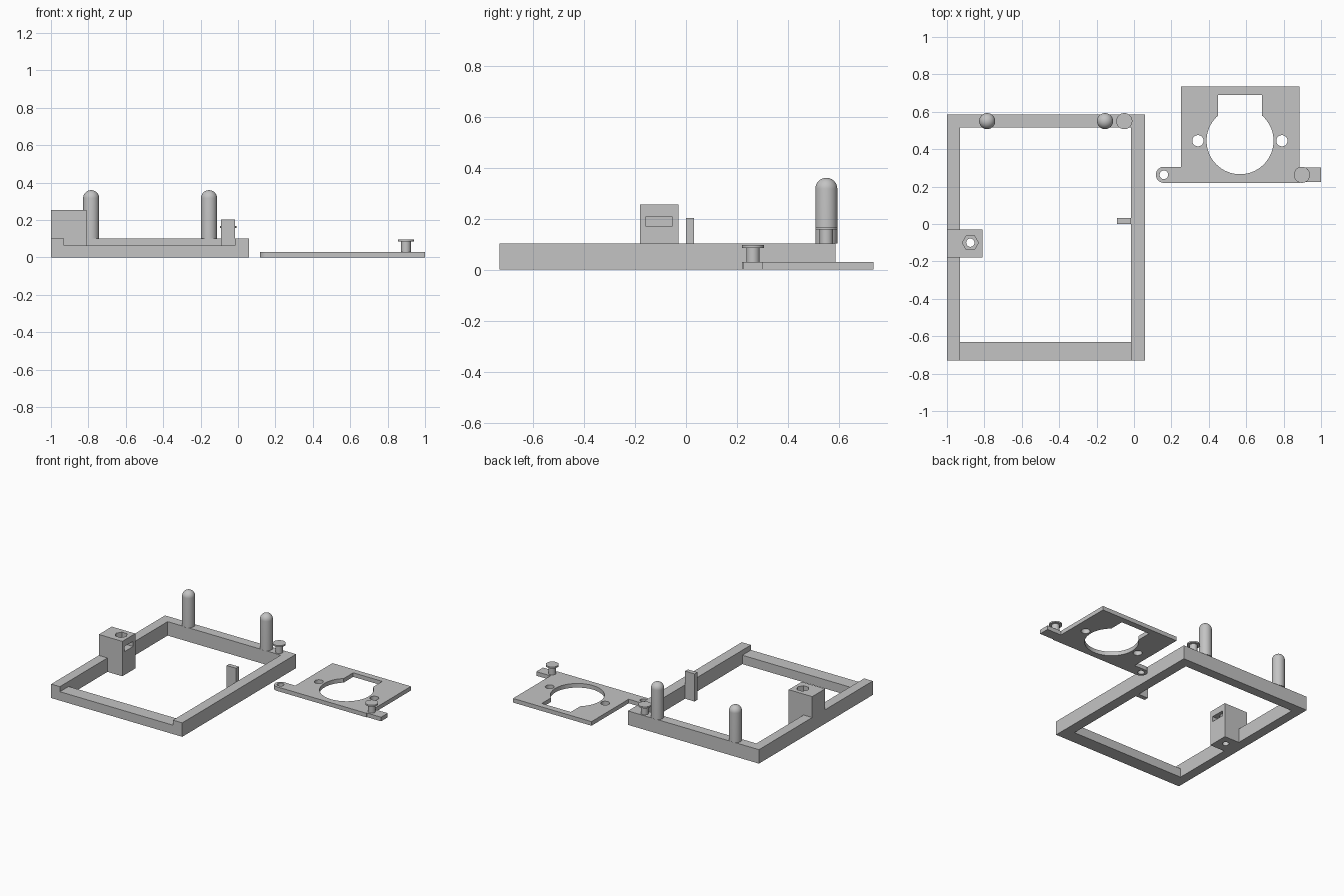
import bpy, bmesh
from math import sin, cos, pi, radians

cube = bpy.data.objects.get("Cube")
if cube:
    bpy.data.objects.remove(cube, do_unlink=True)

grey = bpy.data.materials.new("plain grey")
grey.use_nodes = True
COLOUR = (0.55, 0.55, 0.55, 1)
grey.diffuse_color = COLOUR
grey.node_tree.nodes["Principled BSDF"].inputs["Base Color"].default_value = COLOUR


def arc(cx, cy, r, start=0, end=360, n=48):
    """Points along an arc; a full circle leaves out the repeated end point."""
    last = n if end - start == 360 else n + 1
    angles = [radians(start + (end - start) * i / n) for i in range(last)]
    return [(cx + r * cos(a), cy + r * sin(a)) for a in angles]


def rect(x0, x1, y0, y1):
    return [(x0, y0), (x1, y0), (x1, y1), (x0, y1)]


def finish(name, bm):
    bmesh.ops.recalc_face_normals(bm, faces=bm.faces)
    mesh = bpy.data.meshes.new(name)
    bm.to_mesh(mesh)
    bm.free()
    mesh.materials.append(grey)
    obj = bpy.data.objects.new(name, mesh)
    bpy.context.collection.objects.link(obj)
    return obj


def prism(name, outline, z0, z1):
    bm = bmesh.new()
    face = bm.faces.new([bm.verts.new((x, y, z0)) for x, y in outline])
    up = bmesh.ops.extrude_face_region(bm, geom=[face])["geom"]
    verts = [v for v in up if isinstance(v, bmesh.types.BMVert)]
    bmesh.ops.translate(bm, verts=verts, vec=(0, 0, z1 - z0))
    return finish(name, bm)


def lathe(name, profile, x, y, steps=48):
    """Turn a (radius, z) profile about a vertical axis at x, y."""
    bm = bmesh.new()
    verts = [bm.verts.new((r, 0, z)) for r, z in profile]
    edges = [bm.edges.new(pair) for pair in zip(verts, verts[1:])]
    bmesh.ops.spin(bm, geom=verts + edges, cent=(0, 0, 0), axis=(0, 0, 1),
                   angle=2 * pi, steps=steps)
    bmesh.ops.remove_doubles(bm, verts=bm.verts, dist=0.0001)
    bmesh.ops.translate(bm, verts=bm.verts, vec=(x, y, 0))
    obj = finish(name, bm)
    smooth(obj)
    return obj


def select(obj):
    bpy.ops.object.select_all(action="DESELECT")
    obj.select_set(True)
    bpy.context.view_layer.objects.active = obj


def smooth(obj):
    select(obj)
    bpy.ops.object.shade_smooth_by_angle(angle=radians(30))


def cut(obj, outline, z0, z1):
    cutter = prism("cutter", outline, z0, z1)
    cutter.hide_render = True
    mod = obj.modifiers.new("cut", "BOOLEAN")
    mod.operation, mod.solver, mod.object = "DIFFERENCE", "EXACT", cutter
    select(obj)
    bpy.ops.object.modifier_apply(modifier=mod.name)
    bpy.data.objects.remove(cutter, do_unlink=True)


# Rectangular frame with a lowered front bar
LEFT, RIGHT, RAIL_TOP = -0.93, -0.015, 0.102
frame = prism("frame", rect(-1, 0.06, -0.73, 0.585), 0, RAIL_TOP)
cut(frame, rect(LEFT, RIGHT, -0.63, 0.515), -0.1, 0.3)
cut(frame, rect(LEFT, RIGHT, -0.8, -0.6), 0.065, 0.3)

# Screw bracket: notched over the rail, with a nut pocket, side slot and bore
bracket = prism("screw_bracket", rect(-1, -0.81, -0.18, -0.03), 0, 0.255)
cut(bracket, rect(-1.1, LEFT, -0.3, 0.1), -0.1, RAIL_TOP)
cut(bracket, rect(-0.925, -0.7, -0.157, -0.055), 0.17, 0.208)
cut(bracket, arc(-0.875, -0.1, 0.043, n=6), 0.19, 0.3)
cut(bracket, arc(-0.875, -0.1, 0.022), -0.1, 0.3)
smooth(bracket)

# Stop block on the inside of the opposite rail
prism("stop_block", rect(-0.092, RIGHT, 0, 0.032), 0, 0.202)

# Round-topped posts on the back bar
R = 0.043
dome = arc(0, 0.36 - R, R, 0, 90, 12)
for side, x in (("right", -0.785), ("left", -0.155)):
    lathe(side + "_post", [(0, RAIL_TOP)] + [(R, RAIL_TOP)] + dome[:-1] + [(0, 0.36)], x, 0.55)


# Flanged pegs
def peg(name, x, y, z):
    stem, neck, top = 0.026, z + 0.055, z + 0.066
    lathe(name, [(0, z), (stem, z), (stem, neck), (R, neck), (R, top), (0, top)], x, y)


peg("frame_peg", -0.052, 0.55, RAIL_TOP)
peg("plate_peg", 0.898, 0.263, 0.03)

# Separate mounting plate with a pivot arm and a catch arm
outline = [(0.25, 0.305), (0.25, 0.735), (0.885, 0.735), (0.885, 0.302), (1, 0.302),
           (1, 0.225), (0.885, 0.225), (0.885, 0.22), (0.25, 0.22)]
outline += [(x, y) for x, y in reversed(arc(0.16, 0.263, R, 90, 270, 24))]
plate = prism("mounting_plate", outline, 0, 0.03)
cut(plate, arc(0.567, 0.445, 0.179, n=64), -0.1, 0.1)
cut(plate, rect(0.449, 0.684, 0.5, 0.69), -0.1, 0.1)
for x, y, r in ((0.342, 0.445, 0.03), (0.791, 0.445, 0.03), (0.16, 0.263, 0.023)):
    cut(plate, arc(x, y, r, n=32), -0.1, 0.1)
smooth(plate)
